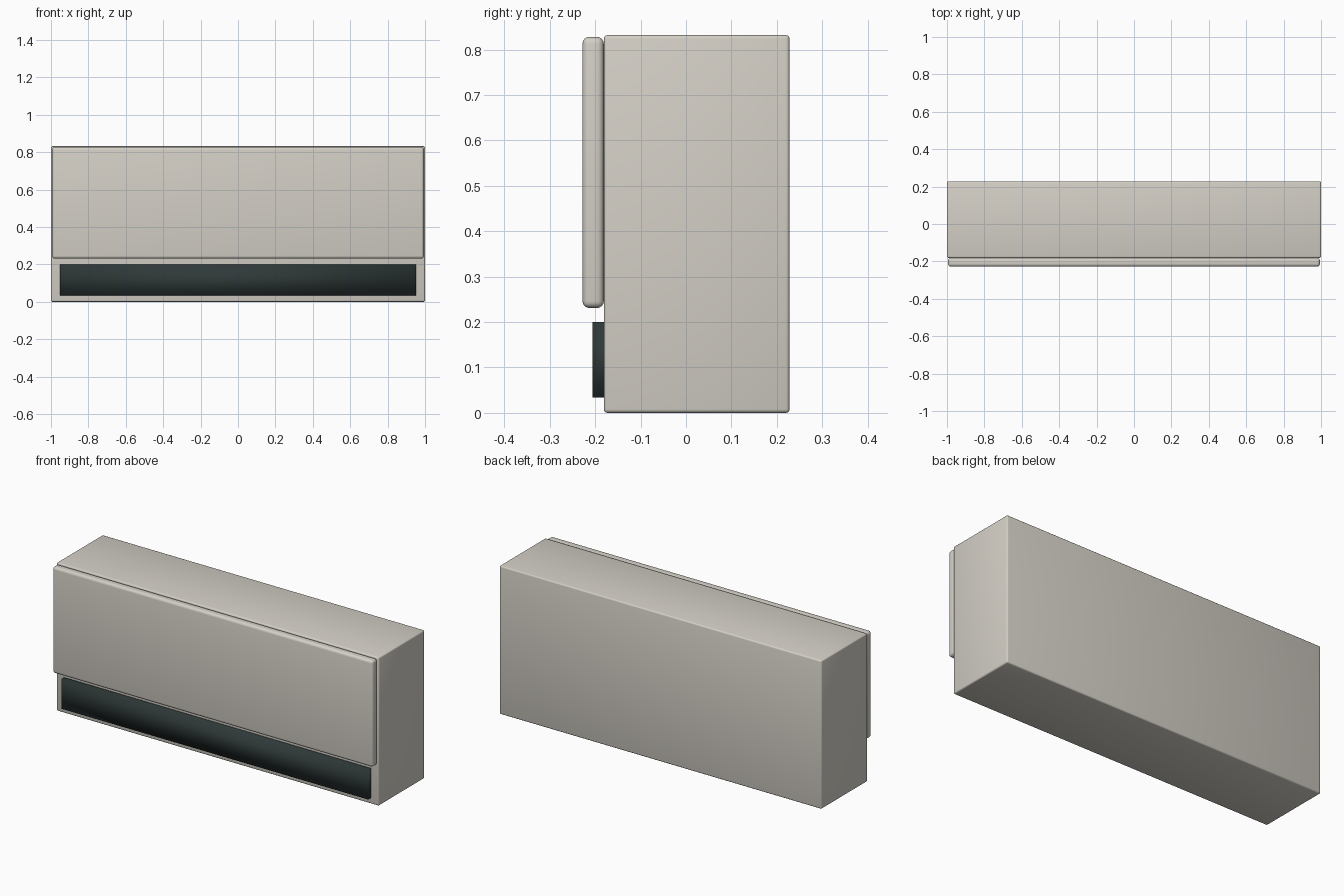
import bpy
import bmesh
from mathutils import Vector

cube = bpy.data.objects.get("Cube")
if cube:
    bpy.data.objects.remove(cube, do_unlink=True)


def make_material(name, rgb, roughness):
    mat = bpy.data.materials.new(name)
    mat.use_nodes = True
    colour = (*rgb, 1.0)
    mat.diffuse_color = colour
    shader = mat.node_tree.nodes["Principled BSDF"]
    shader.inputs["Base Color"].default_value = colour
    shader.inputs["Roughness"].default_value = roughness
    return mat


def make_box(name, low, high, mat, radius=0.0, segments=3):
    """Smooth-shaded box between two corners, with optional rounded edges."""
    low, high = Vector(low), Vector(high)
    size, centre = high - low, (low + high) / 2
    bm = bmesh.new()
    bmesh.ops.create_cube(bm, size=1.0)
    for v in bm.verts:
        v.co = Vector(a * b for a, b in zip(v.co, size))
    for f in bm.faces:
        f.smooth = True
    mesh = bpy.data.meshes.new(name)
    bm.to_mesh(mesh)
    bm.free()
    mesh.materials.append(mat)
    obj = bpy.data.objects.new(name, mesh)
    obj.location = centre
    bpy.context.collection.objects.link(obj)
    if radius:
        bevel = obj.modifiers.new("rounded_edges", "BEVEL")
        bevel.width = radius
        bevel.segments = segments
        bevel.limit_method = 'NONE'
    return obj


shell = make_material("warm_off_white", (0.66, 0.63, 0.57), 0.5)
dark = make_material("dark_slate", (0.028, 0.04, 0.04), 0.5)

# Main casing
make_box("casing", (-1, -0.181, 0), (1, 0.228, 0.832), shell, 0.008)

# Raised front cover
make_box("front_cover", (-0.994, -0.228, 0.231), (0.994, -0.181, 0.828),
         shell, 0.015, 4)

# Air outlet below the cover, seated into the casing
make_box("air_outlet", (-0.952, -0.206, 0.034), (0.952, -0.16, 0.2), dark)
